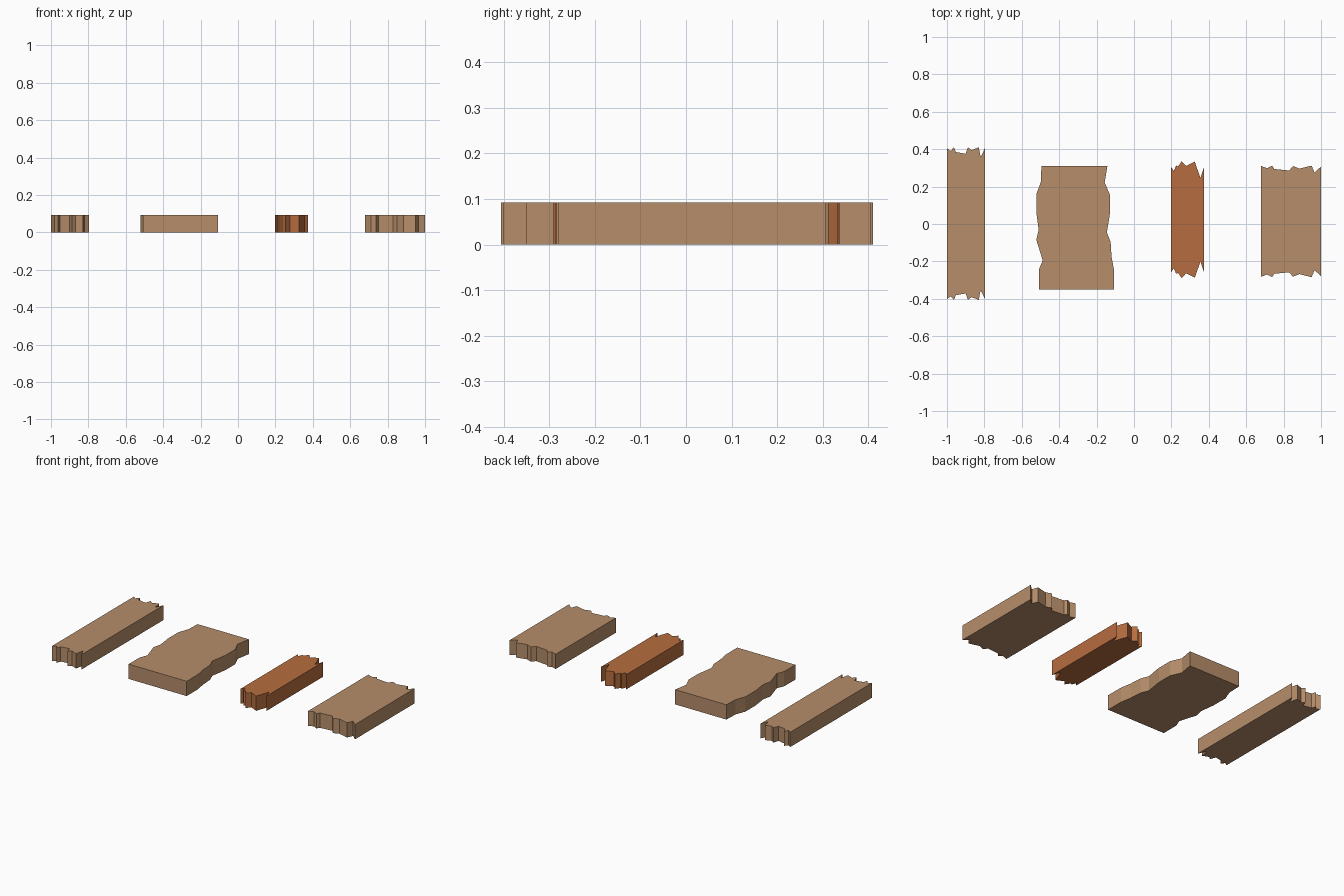
import bpy, bmesh

if "Cube" in bpy.data.objects:
    bpy.data.objects.remove(bpy.data.objects["Cube"])

HEIGHT = 0.092


def material(name, color):
    m = bpy.data.materials.new(name)
    m.diffuse_color = (*color, 1)
    m.use_nodes = True
    m.node_tree.nodes["Principled BSDF"].inputs["Base Color"].default_value = m.diffuse_color
    return m


tan = material("tan wood", (0.47, 0.27, 0.145))
orange = material("orange wood", (0.47, 0.155, 0.05))


def plank(name, outline, mat):
    """Extrude a closed outline up from the ground."""
    bm = bmesh.new()
    face = bm.faces.new([bm.verts.new((x, y, 0)) for x, y in outline])
    top = bmesh.ops.extrude_face_region(bm, geom=[face])["geom"]
    bmesh.ops.translate(bm, vec=(0, 0, HEIGHT),
                        verts=[v for v in top if isinstance(v, bmesh.types.BMVert)])
    bmesh.ops.recalc_face_normals(bm, faces=bm.faces)
    mesh = bpy.data.meshes.new(name)
    bm.to_mesh(mesh)
    bm.free()
    mesh.materials.append(mat)
    bpy.context.collection.objects.link(bpy.data.objects.new(name, mesh))


def splintered(name, edge, centre, mat):
    """Plank whose broken back edge is mirrored to the front."""
    front = [(x, 2 * centre - y) for x, y in edge]
    plank(name, edge + front[::-1], mat)


# Long narrow plank
splintered("long_plank", [
    (-1, .405), (-.98, .39), (-.963, .41), (-.953, .385), (-.9, .375), (-.888, .41),
    (-.868, .395), (-.83, .41), (-.82, .357), (-.797, .405)], 0.002, tan)

# Short orange plank
splintered("orange_plank", [
    (.198, .305), (.213, .283), (.225, .312), (.236, .308), (.255, .336), (.278, .31),
    (.325, .333), (.355, .247), (.374, .302)], 0.023, orange)

# Short wide plank
splintered("wide_plank", [
    (.68, .31), (.712, .298), (.738, .312), (.75, .294), (.83, .286), (.85, .31),
    (.885, .296), (.95, .312), (.965, .275), (1, .307)], 0.014, tan)

# Board with wavy worn sides
left = [(-.495, .31), (-.498, .225), (-.522, .16), (-.522, .06), (-.51, -.03),
        (-.522, -.085), (-.488, -.195), (-.507, -.24), (-.508, -.35)]
right = [(-.142, .31), (-.157, .222), (-.128, .155), (-.128, .06), (-.145, -.045),
         (-.125, -.095), (-.12, -.175), (-.108, -.24), (-.108, -.35)]
plank("worn_board", left + right[::-1], tan)
